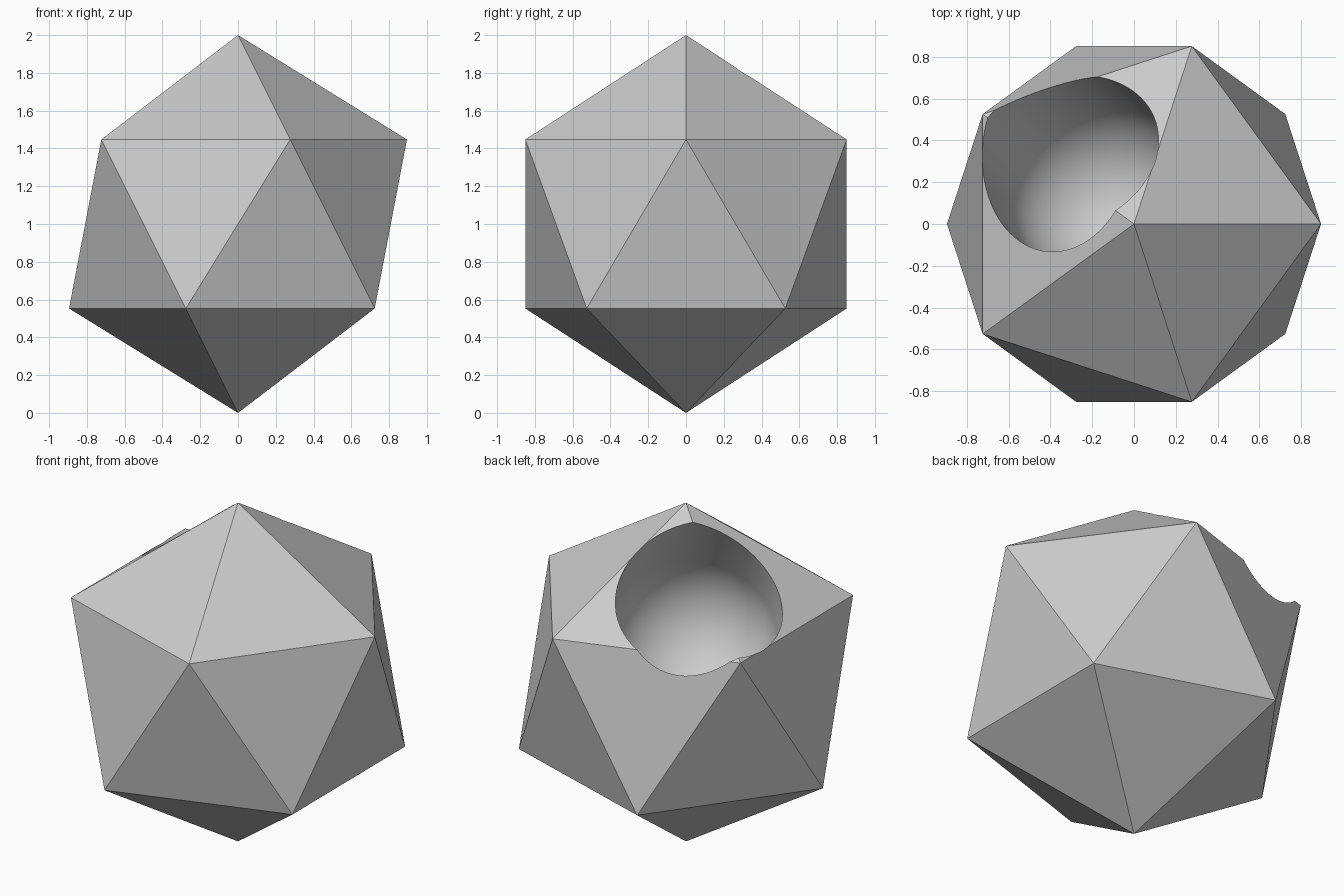
import bpy, bmesh, math
from mathutils import Vector

default = bpy.data.objects.get("Cube")
if default:
    bpy.data.objects.remove(default, do_unlink=True)

# Single matte grey
grey = bpy.data.materials.new("plain grey")
grey.use_nodes = True
colour = (0.6, 0.6, 0.6, 1)
grey.diffuse_color = colour
grey.node_tree.nodes["Principled BSDF"].inputs["Base Color"].default_value = colour


def add_object(name, bm):
    bmesh.ops.recalc_face_normals(bm, faces=bm.faces[:])
    mesh = bpy.data.meshes.new(name)
    bm.to_mesh(mesh)
    bm.free()
    mesh.materials.append(grey)
    obj = bpy.data.objects.new(name, mesh)
    bpy.context.collection.objects.link(obj)
    return obj


# Twenty-sided solid standing on one point
bm = bmesh.new()
bmesh.ops.create_icosphere(bm, subdivisions=1, radius=1)
bmesh.ops.translate(bm, verts=bm.verts[:], vec=(0, 0, 1))
body = add_object("faceted_body", bm)

# Round-ended bore: a revolved quarter arc with a straight wall
radius, length, arc_steps = 0.45, 1.5, 20
profile = []
for i in range(arc_steps + 1):
    a = math.pi / 2 * i / arc_steps
    profile.append((radius * math.sin(a), 0, -radius * math.cos(a)))
profile += [(radius, 0, length), (0, 0, length)]

bm = bmesh.new()
verts = [bm.verts.new(p) for p in profile]
edges = [bm.edges.new(pair) for pair in zip(verts, verts[1:])]
bmesh.ops.spin(bm, geom=verts + edges, cent=(0, 0, 0), axis=(0, 0, 1),
               angle=math.tau, steps=80)
bmesh.ops.remove_doubles(bm, verts=bm.verts[:], dist=0.0005)
cutter = add_object("bore_cutter", bm)
cutter.hide_render = True

# Aim the bore up and out through the back of the body
direction = Vector((-1, 1, 2)).normalized()
cutter.rotation_mode = 'QUATERNION'
cutter.rotation_quaternion = direction.to_track_quat('Z', 'Y')
cutter.location = Vector((0, 0, 1)) + direction * 0.4
bpy.context.view_layer.update()

cut = body.modifiers.new("bore", 'BOOLEAN')
cut.operation = 'DIFFERENCE'
cut.solver = 'EXACT'
cut.object = cutter

bpy.ops.object.select_all(action='DESELECT')
body.select_set(True)
bpy.context.view_layer.objects.active = body
bpy.ops.object.modifier_apply(modifier=cut.name)
bpy.data.objects.remove(cutter, do_unlink=True)

# Smooth bore, crisp facets
bpy.ops.object.shade_smooth_by_angle(angle=math.radians(20))
